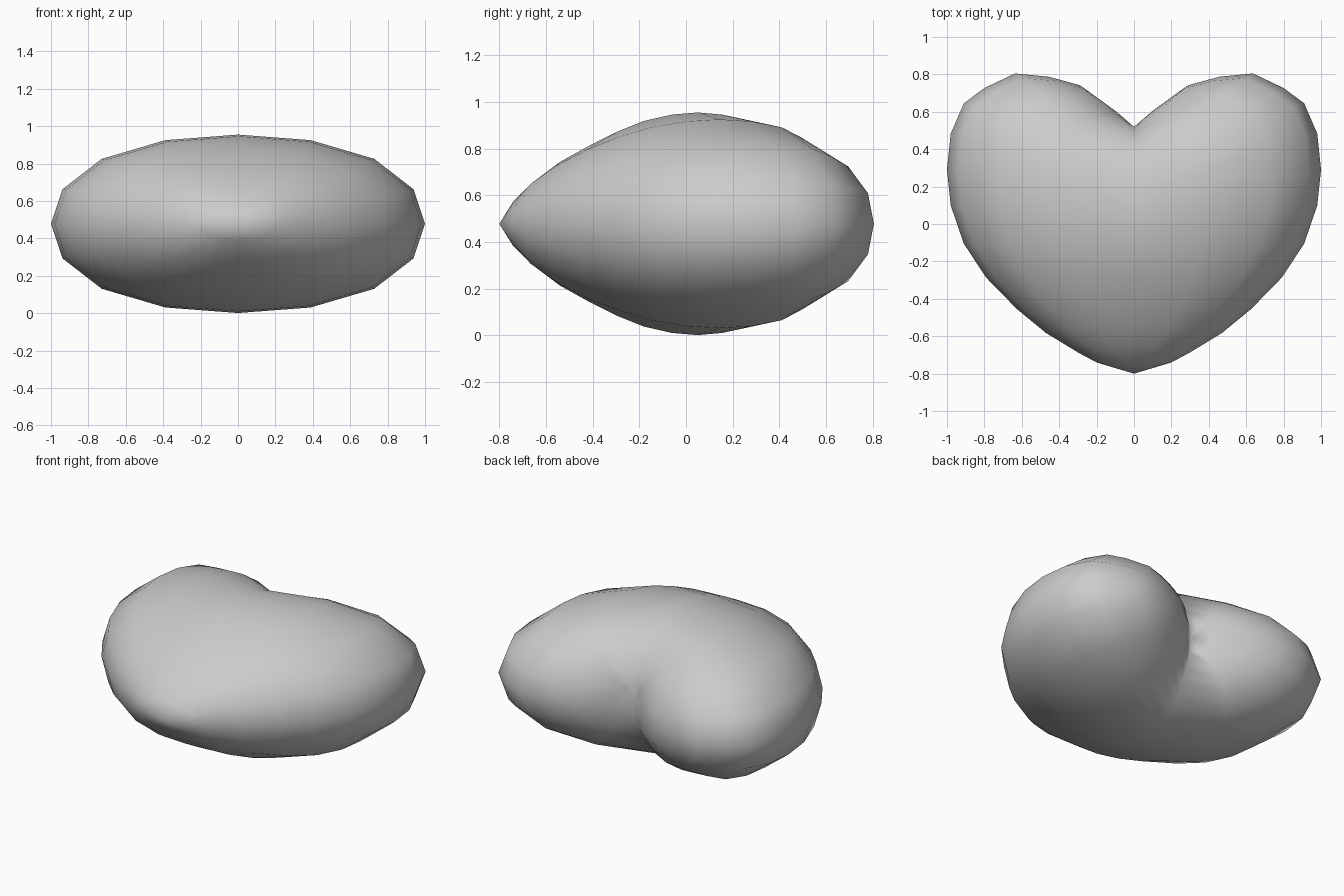
import bpy, bmesh
from math import sin, cos, pi

if "Cube" in bpy.data.objects:
    bpy.data.objects.remove(bpy.data.objects["Cube"])

SEGS = 16          # sides around the y axis
MID_Z, HALF_Z = 0.478, 0.477

# Ring stations from front tip to back notch: half width, y at the side, y at the centre line
STATIONS = [
    (0, -0.80, -0.80), (0.20, -0.74, -0.742), (0.294, -0.69, -0.65),
    (0.47, -0.583, -0.54), (0.626, -0.455, -0.41), (0.79, -0.287, -0.29),
    (0.91, -0.105, -0.18), (0.98, 0.10, -0.06), (1.0, 0.29, 0.05),
    (0.98, 0.483, 0.155), (0.91, 0.645, 0.26), (0.80, 0.727, 0.34),
    (0.636, 0.805, 0.40), (0.455, 0.787, 0.45), (0.289, 0.742, 0.49),
    (0.10, 0.605, 0.51), (0, 0.52, 0.52),
]

bm = bmesh.new()
n = len(STATIONS) - 1
tip = bm.verts.new((0, STATIONS[0][1], MID_Z))
notch = bm.verts.new((0, STATIONS[n][1], MID_Z))

# Rings: side lobes run further back than the centre line
rings = []
for k in range(1, n):
    half_x, y_side, y_mid = STATIONS[k]
    half_z = HALF_Z * sin(pi * k / n)
    ring = []
    for s in range(SEGS):
        a = 2 * pi * s / SEGS
        bulge = 1 + 0.03 * sin(2 * a) ** 2
        y = y_mid + (y_side - y_mid) * min(1, abs(cos(a)) * bulge)
        ring.append(bm.verts.new((half_x * cos(a) * bulge, y,
                                  MID_Z + half_z * sin(a) * bulge)))
    rings.append(ring)

# Skin and end fans
for s in range(SEGS):
    t = (s + 1) % SEGS
    bm.faces.new((tip, rings[0][s], rings[0][t]))
    bm.faces.new((notch, rings[-1][t], rings[-1][s]))
    for a, b in zip(rings, rings[1:]):
        bm.faces.new((a[s], b[s], b[t], a[t]))

bmesh.ops.recalc_face_normals(bm, faces=bm.faces)
for f in bm.faces:
    f.smooth = True
mesh = bpy.data.meshes.new("heart")
bm.to_mesh(mesh)
bm.free()
heart = bpy.data.objects.new("heart", mesh)
bpy.context.collection.objects.link(heart)
